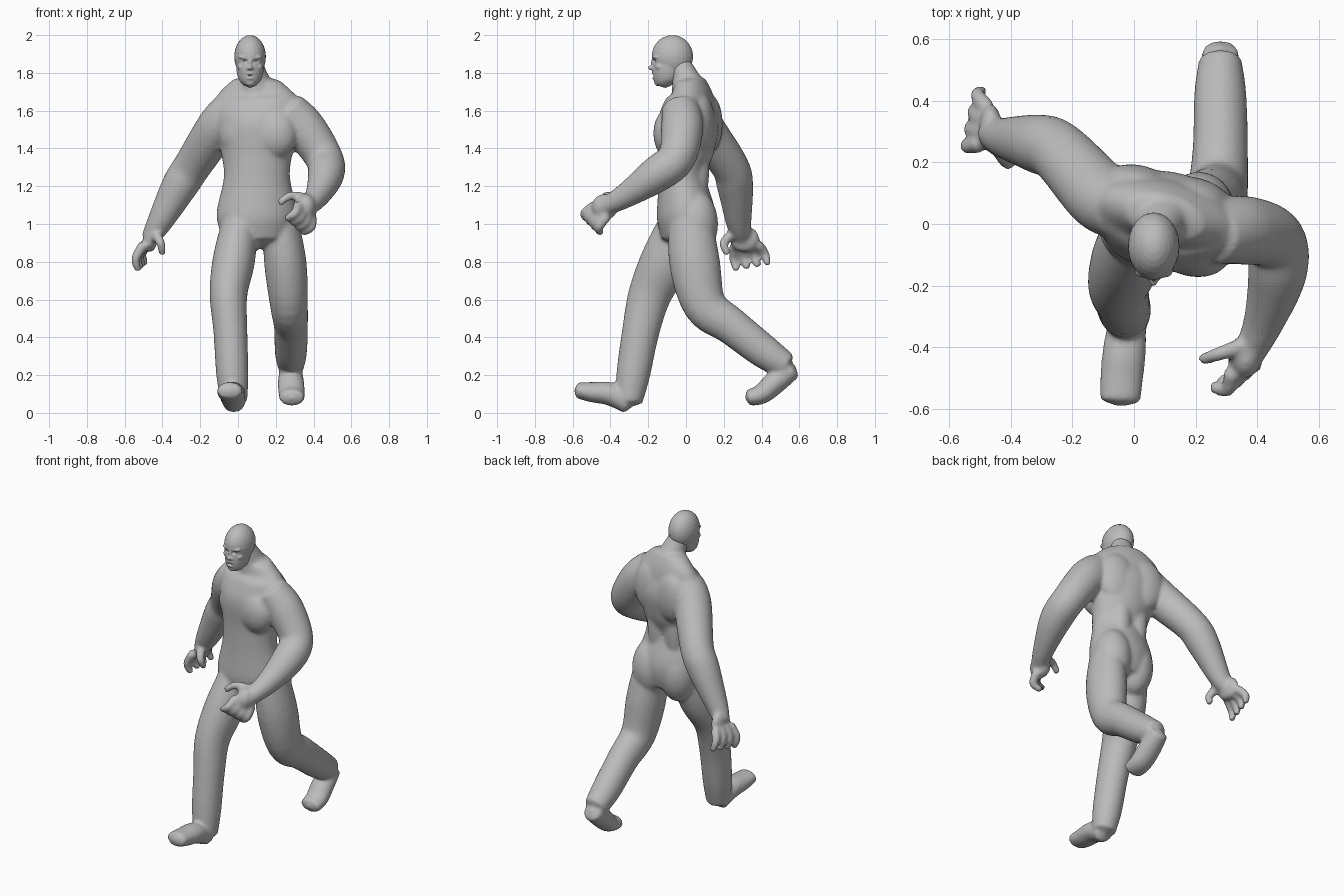
import bpy, bmesh, math
from mathutils import Vector, Matrix

cube = bpy.data.objects.get("Cube")
if cube:
    bpy.data.objects.remove(cube)

grey = bpy.data.materials.new("plain_grey")
grey.use_nodes = True
COLOUR = (.5, .5, .5, 1)
grey.diffuse_color = COLOUR
grey.node_tree.nodes["Principled BSDF"].inputs["Base Color"].default_value = COLOUR

SHOULDER_TURN = -15
ARM_GIRTH = (.1, .112, .1, .096, .066, .046)
LEG_GIRTH = (.09, .112, .1, .09, .085, .07)
FOOT_GIRTH = (.058, .07, .07, .066)
FINGER_GIRTH = (.029, .024, .019)


def smooth_path(keys, steps=5):
    """Catmull-Rom through vectors of any width."""
    path = []
    last = len(keys) - 1
    for i in range(last):
        before, start, end, after = (Vector(keys[min(max(i + k, 0), last)]) for k in range(-1, 3))
        for s in range(steps):
            t = s / steps
            bend = (before * 2 - start * 5 + end * 4 - after) * t * t
            twist = (start * 3 - end * 3 + after - before) * t ** 3
            path.append(start + ((end - before) * t + bend + twist) / 2)
    return path + [Vector(keys[last])]


def loft(bm, keys, sides=24):
    """Closed tube; each key holds x, y, z, half width, half depth, turn."""
    path = smooth_path(keys)
    centres = [Vector(p[:3]) for p in path]
    last = len(path) - 1
    rings, tips = [], []
    for i, (centre, key) in enumerate(zip(centres, path)):
        width, depth, turn = key[3:]
        along = (centres[min(i + 1, last)] - centres[max(i - 1, 0)]).normalized()
        side = Vector((math.cos(turn), math.sin(turn), 0))
        side = (side - along * along.dot(side)).normalized()
        out = along.cross(side)
        angles = [math.tau * j / sides for j in range(sides)]
        rings.append([bm.verts.new(centre + side * width * math.cos(a) + out * depth * math.sin(a))
                      for a in angles])
        if i in (0, last):
            bulge = min(width, depth) * (.45 if i else -.45)
            tips.append(bm.verts.new(centre + along * bulge))
    for j in range(sides):
        for lower, upper in zip(rings, rings[1:]):
            bm.faces.new((lower[j - 1], lower[j], upper[j], upper[j - 1]))
        bm.faces.new((tips[0], rings[0][j], rings[0][j - 1]))
        bm.faces.new((tips[1], rings[-1][j - 1], rings[-1][j]))


def limb(bm, joints, girths, first_depth=1, last_depth=1):
    """Tube along joints; its depth to width ratio fades from first to last."""
    keys = []
    for i, (joint, girth) in enumerate(zip(joints, girths)):
        fade = i / (len(joints) - 1)
        ratio = first_depth + (last_depth - first_depth) * fade
        keys.append((*joint, girth, girth * ratio, 0))
    loft(bm, keys)


def blob(bm, centre, radii, turn=0):
    place = Matrix.Translation(centre) @ Matrix.Rotation(math.radians(turn), 4, 'Z')
    bmesh.ops.create_uvsphere(bm, u_segments=24, v_segments=14, radius=1,
                              matrix=place @ Matrix.Diagonal((*radii, 1)))


def pair(bm, centre, offset, radii, turn=0):
    for side in (-1, 1):
        blob(bm, Vector(centre) + Vector(offset) * side, radii, turn)


def fingers(bm, index, pinky, reach, curl, spread, thumb):
    """Four fingers fanned from index to pinky knuckle, and a thumb along its joints."""
    for i in range(4):
        knuckle = Vector(index).lerp(Vector(pinky), i / 3)
        joint = knuckle + Vector(reach) + Vector(spread) * (i - 1.5)
        limb(bm, (knuckle, joint, joint + Vector(curl)), FINGER_GIRTH)
    limb(bm, thumb, FINGER_GIRTH)


def finish(bm, name):
    bmesh.ops.recalc_face_normals(bm, faces=bm.faces)
    mesh = bpy.data.meshes.new(name)
    bm.to_mesh(mesh)
    bm.free()
    mesh.materials.append(grey)
    mesh.shade_smooth()
    part = bpy.data.objects.new(name, mesh)
    bpy.context.scene.collection.objects.link(part)
    return part


def fuse(part, voxel):
    remesh = part.modifiers.new("fuse", 'REMESH')
    remesh.mode = 'VOXEL'
    remesh.voxel_size = voxel
    remesh.use_smooth_shade = True


def soften(part, times):
    smooth = part.modifiers.new("soften", 'SMOOTH')
    smooth.factor = .5
    smooth.iterations = times


# torso, twisting steadily from hips to shoulders
body = bmesh.new()
levels = ((.92, 0, .18, .13), (1.05, 0, .215, .155), (1.25, -.02, .175, .125), (1.4, 0, .195, .15),
          (1.52, .01, .22, .162), (1.61, .02, .235, .14), (1.68, .03, .215, .105), (1.76, .02, .13, .075))
loft(body, [(.1, y, z, width, depth, math.radians(8 - 30 * (z - .95)))
            for z, y, width, depth in levels], 32)

# neck
limb(body, ((.1, .02, 1.7), (.085, -.01, 1.79), (.065, -.05, 1.87)), (.1, .07, .06))

# chest, shoulder blades, back ridges and buttocks
pair(body, (.105, -.06, 1.48), (.08, -.02, 0), (.13, .09, .14), SHOULDER_TURN)
pair(body, (.11, .1, 1.53), (.09, -.02, 0), (.12, .07, .16), SHOULDER_TURN)
pair(body, (.095, .05, 1.32), (.06, 0, 0), (.07, .075, .28))
pair(body, (.12, .04, 1), (.09, .01, 0), (.115, .12, .18))

# left arm, bent forward, with a curled hand
limb(body, ((.26, -.03, 1.61), (.35, -.02, 1.51), (.455, -.05, 1.35), (.465, -.16, 1.26),
            (.42, -.32, 1.15), (.36, -.45, 1.08)), ARM_GIRTH)
blob(body, (.36, -.43, 1.09), (.055, .07, .07))
fingers(body, (.32, -.48, 1.1), (.39, -.42, 1.04), (-.01, -.05, -.05), (-.05, .01, -.03),
        (.005, .005, -.005), ((.37, -.39, 1.13), (.28, -.42, 1.15), (.22, -.44, 1.11)))

# right arm, swung back, with an open hand
limb(body, ((-.04, .05, 1.61), (-.11, .09, 1.51), (-.24, .23, 1.31), (-.31, .26, 1.2),
            (-.42, .28, 1), (-.47, .3, .92)), ARM_GIRTH)
blob(body, (-.465, .31, .92), (.037, .08, .07))
fingers(body, (-.5, .26, .89), (-.48, .38, .89), (-.035, .015, -.06), (.015, .015, -.06),
        (.005, .015, .01), ((-.44, .25, .95), (-.41, .2, .9), (-.4, .22, .84)))

# right leg and foot, striding forward
limb(body, ((.02, 0, 1.06), (-.02, -.1, .82), (-.05, -.19, .63), (-.04, -.24, .43),
            (-.03, -.28, .2), (-.02, -.3, .06)), LEG_GIRTH, 1.25)
limb(body, ((-.02, -.3, .05), (-.03, -.4, .1), (-.04, -.5, .11), (-.045, -.575, .12)),
     FOOT_GIRTH, 1, .65)

# left leg and foot, trailing with a bent knee
limb(body, ((.22, .02, 1.06), (.25, .045, .8), (.27, .1, .57), (.28, .24, .46),
            (.28, .42, .32), (.28, .53, .25)), LEG_GIRTH, 1.25)
limb(body, ((.28, .56, .235), (.28, .47, .16), (.285, .4, .1), (.285, .33, .08)),
     FOOT_GIRTH, 1, .65)

figure = finish(body, "body")
fuse(figure, .0105)
soften(figure, 8)

# head: skull, jaw, chin, nose, lips, brows and cheeks
MIDDLE = .064
head = bmesh.new()
blob(head, (MIDDLE, -.072, 1.886), (.084, .11, .114))
limb(head, [(MIDDLE, y, z) for y, z in ((-.11, 1.735), (-.11, 1.76), (-.1, 1.8), (-.08, 1.88))],
     (.036, .057, .07, .078), 1.1, 1.2)
blob(head, (MIDDLE, -.148, 1.748), (.026, .02, .018))
blob(head, (MIDDLE, -.184, 1.827), (.013, .018, .012))
blob(head, (MIDDLE, -.17, 1.85), (.009, .016, .03))
blob(head, (MIDDLE, -.167, 1.797), (.026, .015, .007))
blob(head, (MIDDLE, -.164, 1.772), (.023, .015, .008))
pair(head, (MIDDLE, -.155, 1.883), (.033, 0, 0), (.03, .02, .01))
pair(head, (MIDDLE, -.138, 1.832), (.045, 0, 0), (.022, .024, .02))
pair(head, (MIDDLE, -.174, 1.823), (.014, 0, 0), (.008, .012, .008))
skull = finish(head, "head")

# eye sockets and open mouth
hollows = bmesh.new()
pair(hollows, (MIDDLE, -.177, 1.862), (.033, 0, 0), (.021, .02, .011))
blob(hollows, (MIDDLE, -.182, 1.785), (.022, .02, .006))
cutter = finish(hollows, "face_cutter")
cutter.hide_render = True
cutter.hide_viewport = True
fuse(skull, .004)
carve = skull.modifiers.new("carve", 'BOOLEAN')
carve.operation = 'DIFFERENCE'
carve.object = cutter
fuse(skull, .004)
soften(skull, 6)

# eyes
eyes = bmesh.new()
pair(eyes, (MIDDLE, -.147, 1.862), (.033, 0, 0), (.015, .014, .01))
finish(eyes, "eyes")
